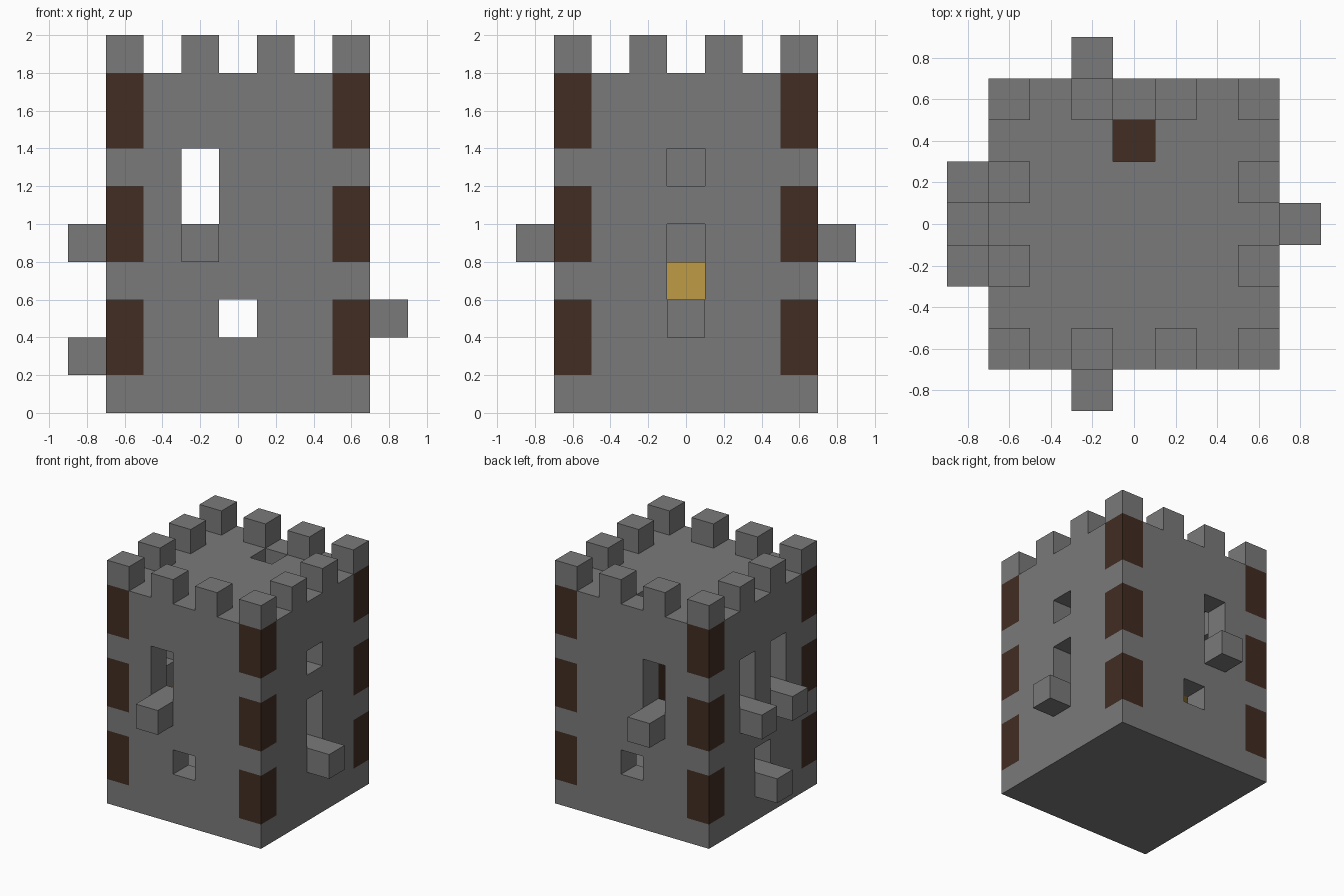
import bpy
import bmesh
from mathutils import Vector

if "Cube" in bpy.data.objects:
    bpy.data.objects.remove(bpy.data.objects["Cube"], do_unlink=True)

U = 0.2      # block size
OUT = 0.7    # outer wall half width
INN = 0.5    # inner wall half width
ROOF = 1.8   # roof level


def material(name, rgb):
    mat = bpy.data.materials.new(name)
    mat.use_nodes = True
    color = (*rgb, 1)
    mat.diffuse_color = color
    mat.node_tree.nodes["Principled BSDF"].inputs["Base Color"].default_value = color
    return mat


STONE = material("grey stone", (0.195, 0.195, 0.195))
TIMBER = material("dark brown timber", (0.052, 0.026, 0.016))
PLANK = material("golden planks", (0.52, 0.33, 0.06))


def box(name, low, high, mat=STONE):
    """Box between two opposite corners."""
    low, high = Vector(low), Vector(high)
    bm = bmesh.new()
    bmesh.ops.create_cube(bm, size=1)
    for v in bm.verts:
        v.co = (low + high) / 2 + v.co * (high - low)
    mesh = bpy.data.meshes.new(name)
    bm.to_mesh(mesh)
    bm.free()
    mesh.materials.append(mat)
    obj = bpy.data.objects.new(name, mesh)
    bpy.context.collection.objects.link(obj)
    return obj


def wall_box(name, side, along, z0, z1, near, far):
    """Box on one wall: centre along the wall, heights, distances from the axis."""
    axis, sign = side
    a, b = sorted((sign * near, sign * far))
    if axis == "x":
        return box(name, (a, along - U / 2, z0), (b, along + U / 2, z1))
    return box(name, (along - U / 2, a, z0), (along + U / 2, b, z1))


FRONT, BACK, LEFT, RIGHT = ("y", -1), ("y", 1), ("x", 1), ("x", -1)

# Openings: wall, position along it, sill height, top height, has a ledge
openings = [
    (FRONT, -U, 1.0, 1.4, True), (FRONT, 0, 0.4, 0.6, False),
    (BACK, -U, 1.0, 1.4, True), (BACK, 0, 0.4, 0.6, False),
    (LEFT, 0, 0.6, 1.0, True), (LEFT, 0, 1.2, 1.4, False),
    (RIGHT, -U, 1.0, 1.4, True), (RIGHT, U, 1.0, 1.4, True),
    (RIGHT, 0, 0.4, 0.6, True),
]

# Tower shell: solid block, hollowed, with roof hatch and windows cut through
tower = box("tower_walls", (-OUT, -OUT, 0), (OUT, OUT, ROOF))
cutters = [
    box("cavity_cutter", (-INN, -INN, U), (INN, INN, ROOF - U)),
    box("hatch_cutter", (-U / 2, 0.3, 1.5), (U / 2, 0.5 - 1e-5, 1.9)),
]
for side, along, z0, z1, ledge in openings:
    cutters.append(wall_box("window_cutter", side, along, z0, z1, 0.4, 0.8))
    if ledge:
        wall_box("window_ledge", side, along, z0 - U, z0, OUT, OUT + U)
for cutter in cutters:
    cutter.hide_render = True
    mod = tower.modifiers.new("cut", "BOOLEAN")
    mod.operation = "DIFFERENCE"
    mod.solver = "EXACT"
    mod.object = cutter
bpy.context.view_layer.update()
graph = bpy.context.evaluated_depsgraph_get()
cut_mesh = bpy.data.meshes.new_from_object(tower.evaluated_get(graph))
tower.modifiers.clear()
tower.data = cut_mesh
for cutter in cutters:
    bpy.data.objects.remove(cutter, do_unlink=True)

# Timber corner braces: slice the shell, then colour the corner bands
bands = [(0.2, 0.6), (0.8, 1.2), (1.4, 1.8)]
cut_mesh.materials.clear()
cut_mesh.materials.append(STONE)
cut_mesh.materials.append(TIMBER)
bm = bmesh.new()
bm.from_mesh(cut_mesh)
planes = [((s * INN, 0, 0), (1, 0, 0)) for s in (-1, 1)]
planes += [((0, s * INN, 0), (0, 1, 0)) for s in (-1, 1)]
planes += [((0, 0, z), (0, 0, 1)) for band in bands for z in band if z < ROOF]
for co, no in planes:
    bmesh.ops.bisect_plane(bm, geom=bm.verts[:] + bm.edges[:] + bm.faces[:],
                           dist=1e-5, plane_co=co, plane_no=no)
for face in bm.faces:
    c = face.calc_center_median()
    corner = min(abs(c.x), abs(c.y)) > INN + 0.01
    banded = any(lo < c.z < hi - 0.01 for lo, hi in bands)
    upright = abs(face.normal.z) < 0.5
    face.material_index = int(corner and banded and upright)
bm.to_mesh(cut_mesh)
bm.free()

# Battlements around the roof edge
steps = [-0.6, -0.2, 0.2, 0.6]
for x in steps:
    for y in steps:
        if max(abs(x), abs(y)) > INN:
            box("battlement", (x - U / 2, y - U / 2, ROOF), (x + U / 2, y + U / 2, ROOF + U))

# Upper storey floor and the ladder post below the hatch
box("plank_floor", (-INN, -INN, 0.6), (INN, INN, 0.8), PLANK)
box("ladder_post", (-U / 2, 0.3, 0.8), (U / 2, INN, ROOF - U), TIMBER)
